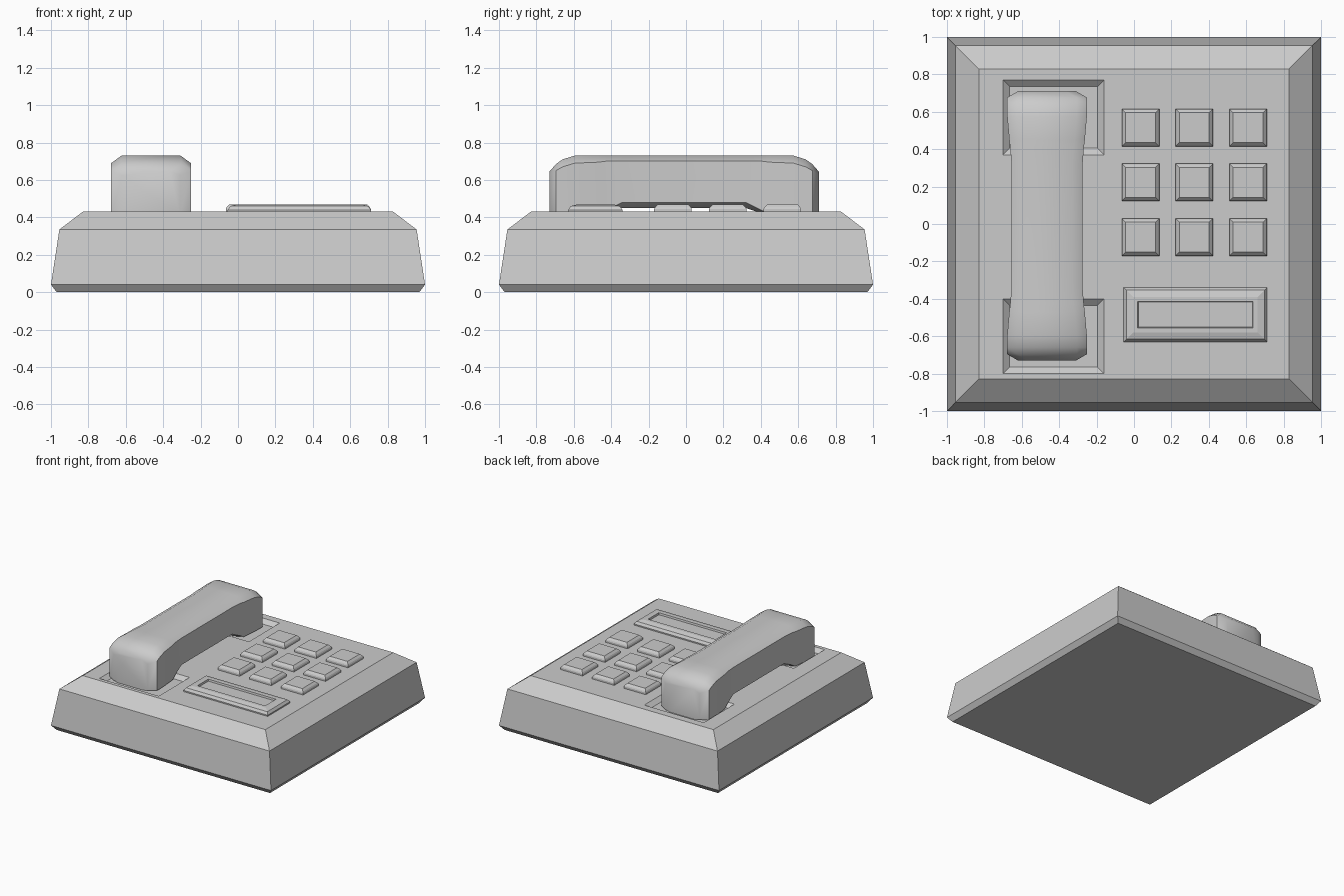
import bpy, bmesh, math

if "Cube" in bpy.data.objects:
    bpy.data.objects.remove(bpy.data.objects["Cube"])


def loft(name, loops, smooth=False):
    """Skin a list of equal-length closed loops and cap both ends."""
    bm = bmesh.new()
    rows = [[bm.verts.new(p) for p in loop] for loop in loops]
    n = len(rows[0])
    for a, b in zip(rows, rows[1:]):
        for i in range(n):
            j = (i + 1) % n
            bm.faces.new((a[i], a[j], b[j], b[i]))
    bm.faces.new(rows[0][::-1])
    bm.faces.new(rows[-1])
    bmesh.ops.recalc_face_normals(bm, faces=bm.faces)
    mesh = bpy.data.meshes.new(name)
    bm.to_mesh(mesh)
    bm.free()
    obj = bpy.data.objects.new(name, mesh)
    bpy.context.collection.objects.link(obj)
    bpy.ops.object.select_all(action='DESELECT')
    obj.select_set(True)
    bpy.context.view_layer.objects.active = obj
    if smooth:
        bpy.ops.object.shade_smooth_by_angle(angle=math.radians(35))
    return obj


def stack(name, cx, cy, rings):
    """Rectangles (half x, half y, z) stacked upwards."""
    return loft(name, [[(cx - hx, cy - hy, z), (cx + hx, cy - hy, z),
                        (cx + hx, cy + hy, z), (cx - hx, cy + hy, z)]
                       for hx, hy, z in rings])


# Base with bevelled foot, sloped walls and top chamfer
base = stack("base", 0, 0, [(r, r, z) for r, z in
             [(0.97, 0), (1.0, 0.04), (0.955, 0.335), (0.83, 0.43)]])

# Shallow cradle dips under both ends of the handset
for cy in (-0.60, 0.57):
    cutter = stack("cradle_cutter", -0.43, cy,
                   [(0.235, 0.165, 0.40), (0.27, 0.20, 0.43), (0.27, 0.20, 0.50)])
    cutter.hide_render = True
    mod = base.modifiers.new("cradle", 'BOOLEAN')
    mod.operation = 'DIFFERENCE'
    mod.solver = 'EXACT'
    mod.object = cutter
    bpy.context.view_layer.objects.active = base
    bpy.ops.object.modifier_apply(modifier=mod.name)
    bpy.data.objects.remove(cutter, do_unlink=True)

# Handset: octagonal sections along y
# (distance from centre, half width, bottom z, bottom chamfer, top z, top chamfer)
stations = [(0.72, 0.155, 0.40, 0.01, 0.645, 0.02),
            (0.685, 0.215, 0.40, 0.01, 0.685, 0.035),
            (0.65, 0.215, 0.40, 0.01, 0.71, 0.04),
            (0.585, 0.213, 0.40, 0.01, 0.73, 0.04),
            (0.46, 0.202, 0.40, 0.01, 0.73, 0.035),
            (0.42, 0.197, 0.42, 0.015, 0.73, 0.03),
            (0.33, 0.190, 0.45, 0.03, 0.73, 0.03)]
HX, HY = -0.465, -0.01


def section(y, w, zb, cb, zt, ct):
    wt, wb = w - 0.055, w - 0.04
    pts = [(-wb, zb), (wb, zb), (w, zb + cb), (w, zt - ct),
           (wt, zt), (-wt, zt), (-w, zt - ct), (-w, zb + cb)]
    return [(HX + x, HY + y, z) for x, z in pts]


loft("handset", [section(-s[0], *s[1:]) for s in stations] +
     [section(*s) for s in reversed(stations)], smooth=True)

# Keypad
for row, y in enumerate((0.515, 0.223, -0.07)):
    for col, x in enumerate((0.035, 0.322, 0.61)):
        stack(f"key_{row}_{col}", x, y,
              [(0.1, 0.1, 0.425), (0.1, 0.1, 0.445),
               (0.095, 0.095, 0.455), (0.08, 0.08, 0.47)])

# Label panel with raised frame and recessed window
PX, PY = 0.383, 0.145
stack("label_panel", 0.328, -0.485,
      [(PX - i, PY - i, z) for i, z in
       [(0, 0.425), (0, 0.44), (0.014, 0.46), (0.05, 0.47),
        (0.075, 0.47), (0.078, 0.455)]])
